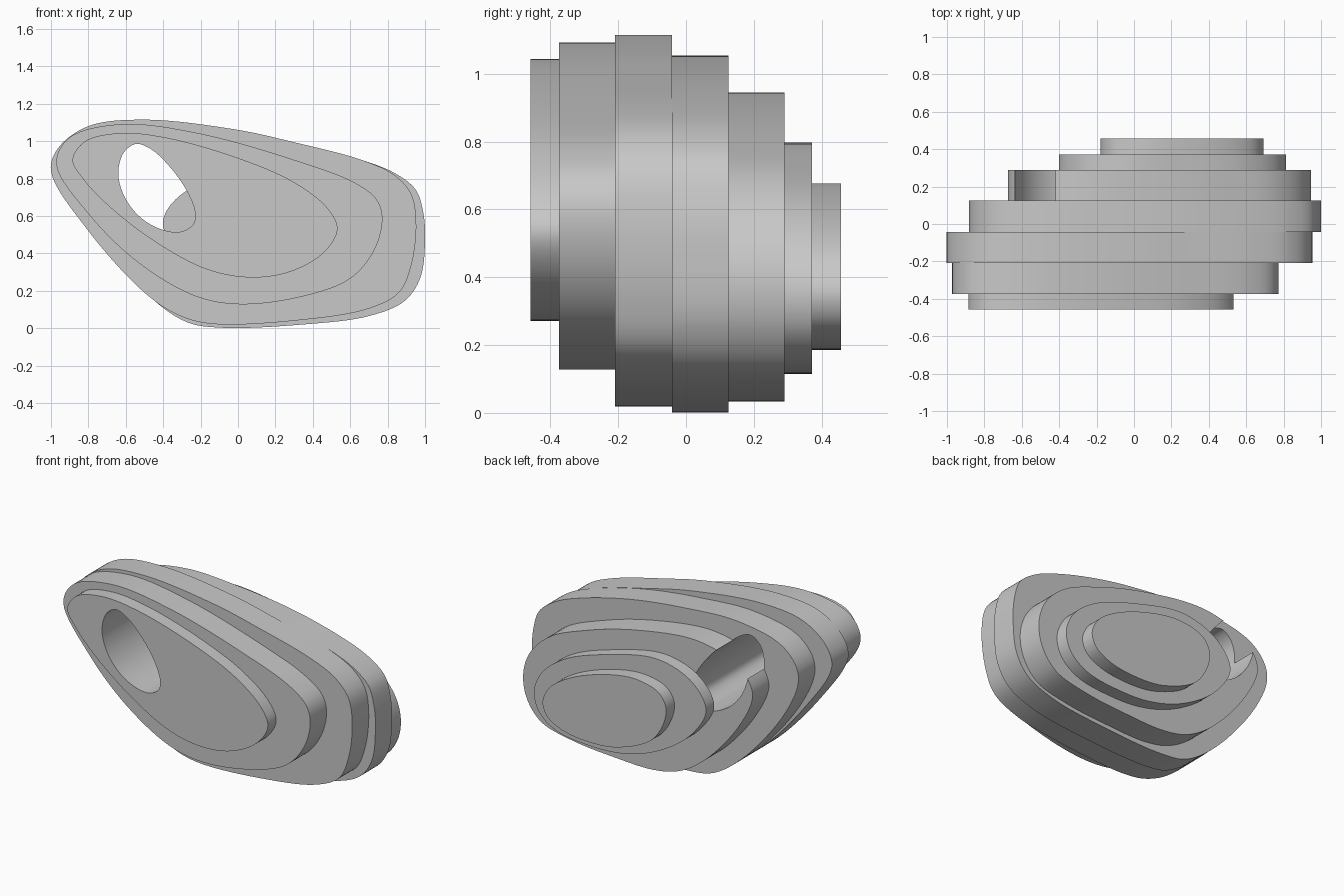
import bpy, bmesh, math
from mathutils import Vector

if "Cube" in bpy.data.objects:
    bpy.data.objects.remove(bpy.data.objects["Cube"])

grey = bpy.data.materials.new("plain_grey")
grey.diffuse_color = (0.58, 0.58, 0.58, 1)
grey.use_nodes = True
grey.node_tree.nodes["Principled BSDF"].inputs["Base Color"].default_value = grey.diffuse_color


def smooth_loop(points, steps=8):
    """Closed centripetal Catmull-Rom curve through (x, z) points."""
    pts = [Vector(p) for p in points]
    out, n = [], len(pts)
    for i in range(n):
        a, b, c, d = (pts[(i + k) % n] for k in (-1, 0, 1, 2))
        t0 = 0.0
        t1 = t0 + (b - a).length ** 0.5
        t2 = t1 + (c - b).length ** 0.5
        t3 = t2 + (d - c).length ** 0.5
        for s in range(steps):
            t = t1 + (t2 - t1) * s / steps
            p = a.lerp(b, (t - t0) / (t1 - t0))
            q = b.lerp(c, (t - t1) / (t2 - t1))
            r = c.lerp(d, (t - t2) / (t3 - t2))
            u = p.lerp(q, (t - t0) / (t2 - t0))
            v = q.lerp(r, (t - t1) / (t3 - t1))
            out.append(u.lerp(v, (t - t1) / (t2 - t1)))
    return out


def slab(name, y0, y1, points):
    """Extrude a smooth outline in the xz plane from y0 to y1."""
    bm = bmesh.new()
    loop = smooth_loop(points)
    front = [bm.verts.new((p.x, y0, p.y)) for p in loop]
    back = [bm.verts.new((p.x, y1, p.y)) for p in loop]
    bm.faces.new(front)
    bm.faces.new(back[::-1])
    for i in range(len(loop)):
        bm.faces.new((front[i], front[i - 1], back[i - 1], back[i]))
    bmesh.ops.recalc_face_normals(bm, faces=bm.faces[:])
    mesh = bpy.data.meshes.new(name)
    bm.to_mesh(mesh)
    bm.free()
    mesh.materials.append(grey)
    ob = bpy.data.objects.new(name, mesh)
    bpy.context.collection.objects.link(ob)
    return ob


# stacked layers, front to back
layers = []
layers.append(slab("front_layer", -0.458, -0.374, [
    (-.885, .9), (-.82, .998), (-.63, 1.043), (-.38, 1.018), (0, .91), (.3, .78),
    (.48, .64), (.532, .53), (.46, .405), (.28, .302), (.07, .271), (-.16, .312),
    (-.42, .447), (-.68, .643), (-.83, .8)]))
layers.append(slab("second_layer", -0.374, -0.209, [
    (-.972, .88), (-.9, 1.02), (-.62, 1.091), (-.2, 1.04), (.33, .89), (.62, .78),
    (.74, .69), (.772, .59), (.73, .42), (.6, .265), (.33, .166), (0, .128),
    (-.23, .172), (-.53, .348), (-.79, .6)]))
layers.append(slab("third_layer", -0.209, -0.042, [
    (-1, .84), (-.96, .965), (-.8, 1.08), (-.5, 1.115), (0, 1.06), (.3, .994),
    (.65, .903), (.83, .823), (.925, .72), (.953, .56), (.925, .33), (.86, .19),
    (.7, .105), (.35, .045), (-.15, .024), (-.33, .075), (-.5, .19), (-.8, .52)]))
layers.append(slab("middle_layer", -0.042, 0.125, [
    (-.88, .77), (-.86, .88), (-.75, .985), (-.45, 1.05), (-.1, 1.037), (.3, .988),
    (.65, .903), (.84, .828), (.95, .74), (.99, .62), (1, .48), (.975, .27),
    (.89, .145), (.7, .065), (.35, .02), (-.1, .003), (-.28, .035), (-.5, .195), (-.78, .54)]))
layers.append(slab("fifth_layer", 0.125, 0.29, [
    (-.672, .68), (-.65, .775), (-.57, .86), (-.42, .92), (-.22, .945), (.2, .885),
    (.5, .8), (.76, .69), (.9, .55), (.947, .4), (.92, .25), (.82, .13),
    (.6, .07), (.3, .042), (.03, .036), (-.15, .075), (-.33, .19), (-.56, .45)]))
back = [slab("sixth_layer", 0.29, 0.372, [
    (-.4, .54), (-.38, .63), (-.27, .737), (-.05, .797), (.3, .73), (.6, .62),
    (.76, .49), (.813, .36), (.78, .24), (.66, .15), (.4, .115), (.18, .13),
    (-.05, .205), (-.28, .36)])]
back.append(slab("back_layer", 0.372, 0.457, [
    (-.18, .53), (-.13, .63), (.05, .677), (.35, .62), (.57, .52), (.66, .44),
    (.693, .35), (.66, .27), (.55, .21), (.34, .186), (.15, .21), (-.09, .33)]))

# egg-shaped opening through the first five layers
cutter = slab("opening_cutter", -0.6, 0.36, [
    (-.545, .985), (-.61, .94), (-.64, .83), (-.61, .71), (-.53, .6), (-.42, .532),
    (-.31, .515), (-.24, .555), (-.23, .62), (-.28, .745), (-.38, .88), (-.47, .96)])
cutter.hide_render = True
for ob in layers:
    m = ob.modifiers.new("opening", 'BOOLEAN')
    m.operation, m.solver, m.object = 'DIFFERENCE', 'EXACT', cutter
dg = bpy.context.evaluated_depsgraph_get()
cut = [bpy.data.meshes.new_from_object(ob.evaluated_get(dg)) for ob in layers]
for ob, mesh in zip(layers, cut):
    ob.modifiers.clear()
    ob.data = mesh
bpy.data.objects.remove(cutter)

# smooth walls with crisp rims
for ob in layers + back:
    ob.data.polygons.foreach_set("use_smooth", [True] * len(ob.data.polygons))
    ob.data.set_sharp_from_angle(angle=math.radians(30))
